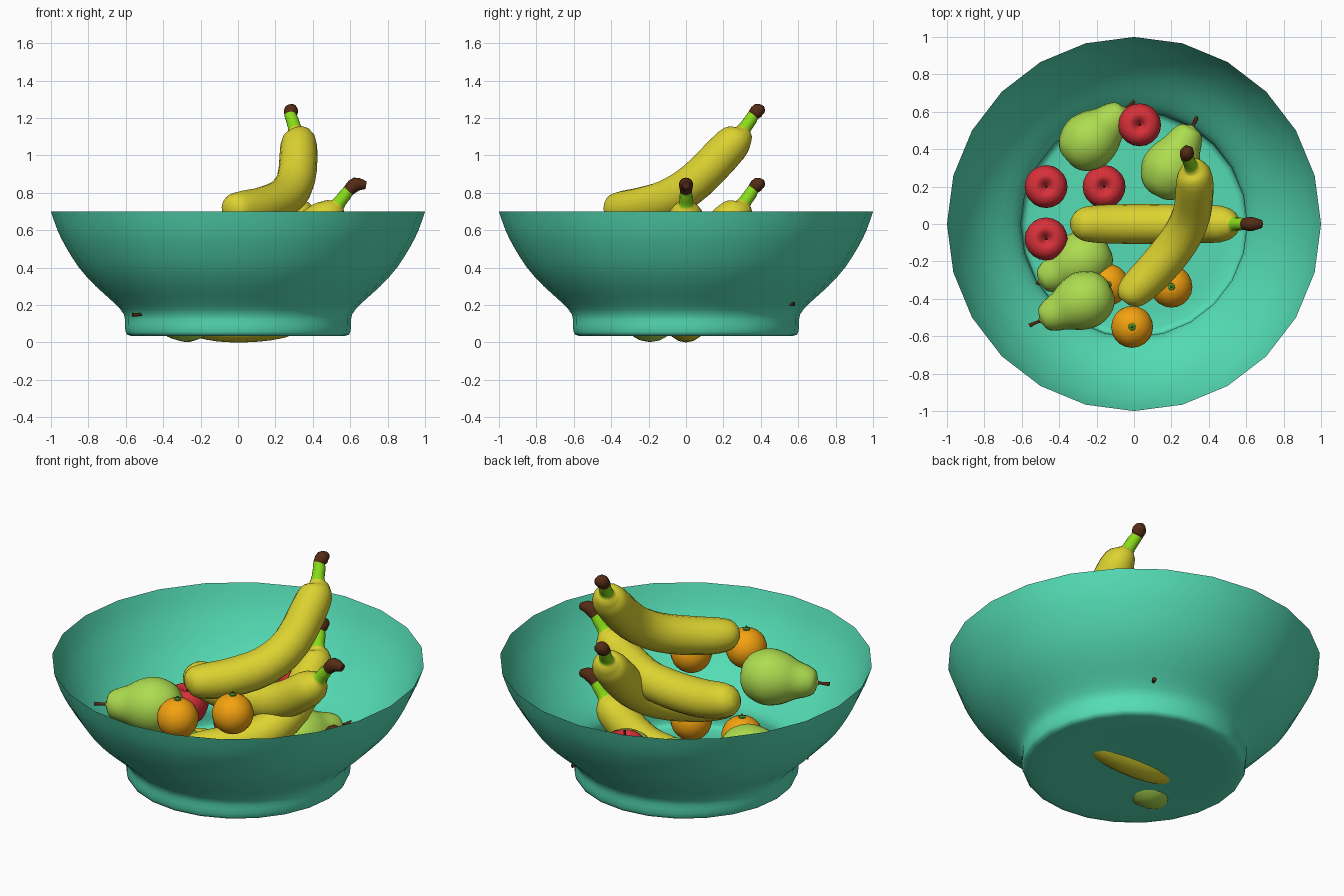
import bpy, bmesh, math
from mathutils import Vector

if "Cube" in bpy.data.objects:
    bpy.data.objects.remove(bpy.data.objects["Cube"])


def material(name, rgb):
    m = bpy.data.materials.new(name)
    m.diffuse_color = (*rgb, 1)
    m.use_nodes = True
    m.node_tree.nodes["Principled BSDF"].inputs["Base Color"].default_value = m.diffuse_color
    return m


TEAL = material("teal", (0.09, 0.72, 0.46))
YELLOW = material("yellow", (0.72, 0.65, 0.03))
GREEN = material("stem_green", (0.25, 0.72, 0.01))
BROWN = material("stem_brown", (0.09, 0.025, 0.008))
LIME = material("pear_green", (0.42, 0.72, 0.08))
RED = material("apple_red", (0.68, 0.03, 0.04))
ORANGE = material("orange_skin", (0.9, 0.36, 0.005))
LEAF = material("leaf_green", (0.07, 0.25, 0.02))


def smooth_rows(rows, steps):
    """Catmull-Rom interpolation through rows of numbers."""
    rows = [Vector(r) for r in rows]
    out = []
    for i in range(len(rows) - 1):
        a, b = rows[max(i - 1, 0)], rows[i]
        c, d = rows[i + 1], rows[min(i + 2, len(rows) - 1)]
        for s in range(steps):
            t = s / steps
            out.append(0.5 * (2 * b + (c - a) * t + (2 * a - 5 * b + 4 * c - d) * t * t
                              + (3 * b - a - 3 * c + d) * t ** 3))
    return out + [rows[-1]]


def loft(name, rows, mats, splits=(), sides=20, steps=3, cap_end=True, angle=60, straight=None):
    """Sweep circles along rows of (x, y, z, radius); splits are row numbers where material changes."""
    rows = smooth_rows(rows, steps)
    pts = [Vector(r[:3]) for r in rows]
    bm = bmesh.new()
    rings, side = [], None
    for i, p in enumerate(pts):
        tan = straight or (pts[min(i + 1, len(pts) - 1)] - pts[max(i - 1, 0)]).normalized()
        if side is None:
            side = tan.cross(Vector((0, 1, 0)) if abs(tan.y) < 0.7 else Vector((1, 0, 0)))
        side = (side - tan * side.dot(tan)).normalized()
        up = tan.cross(side)
        r = max(rows[i][3], 0.002)
        rings.append([bm.verts.new(p + r * (side * math.cos(a) + up * math.sin(a)))
                      for a in (math.tau * k / sides for k in range(sides))])
    for i in range(len(rings) - 1):
        for k in range(sides):
            n = (k + 1) % sides
            f = bm.faces.new((rings[i][k], rings[i][n], rings[i + 1][n], rings[i + 1][k]))
            f.material_index = sum(i >= s * steps for s in splits)
    bm.faces.new(rings[0][::-1])
    if cap_end:
        bm.faces.new(rings[-1]).material_index = len(mats) - 1
    me = bpy.data.meshes.new(name)
    bm.to_mesh(me)
    bm.free()
    ob = bpy.data.objects.new(name, me)
    bpy.context.collection.objects.link(ob)
    for m in mats:
        me.materials.append(m)
    bpy.ops.object.select_all(action='DESELECT')
    ob.select_set(True)
    bpy.context.view_layer.objects.active = ob
    bpy.ops.object.shade_smooth_by_angle(angle=math.radians(angle))
    return ob


def lathe(name, base, axis, profile, mats, splits=(), **kw):
    """Revolve (radius, height) pairs about an axis through base."""
    axis = Vector(axis).normalized()
    rows = [(*(Vector(base) + axis * h), r) for r, h in profile]
    return loft(name, rows, mats, splits, straight=axis, **kw)


# bowl: a thin open shell with a narrower foot
lathe("bowl", (0, 0, 0), (0, 0, 1),
      [(0.42, 0.035), (0.57, 0.035), (0.6, 0.055), (0.605, 0.10), (0.61, 0.15), (0.66, 0.21),
       (0.76, 0.30), (0.85, 0.40), (0.92, 0.51), (0.965, 0.60), (1.0, 0.70)],
      [TEAL], sides=24, steps=2, cap_end=False)

# bananas: two crossing shapes, repeated in two layers
RADII = [0.035, 0.075, 0.096, 0.105, 0.106, 0.103, 0.098, 0.068, 0.038, 0.034, 0.032, 0.038, 0.02]
CROSSING = [(-0.05, -0.415, 0.72), (-0.03, -0.39, 0.72), (0.02, -0.34, 0.715), (0.12, -0.24, 0.725),
            (0.24, -0.09, 0.77), (0.31, 0.06, 0.87), (0.325, 0.24, 1.055), (0.315, 0.295, 1.11),
            (0.305, 0.31, 1.14), (0.29, 0.345, 1.19), (0.28, 0.36, 1.215), (0.285, 0.385, 1.24),
            (0.295, 0.415, 1.245)]
LENGTHWISE = [(-0.33, 0, 0.555), (-0.3, 0, 0.545), (-0.24, 0, 0.53), (-0.1, 0, 0.505),
              (0.1, 0, 0.505), (0.28, 0, 0.54), (0.46, 0, 0.66), (0.515, 0, 0.715),
              (0.535, 0, 0.74), (0.57, 0, 0.785), (0.59, 0, 0.81), (0.63, 0, 0.845),
              (0.685, 0, 0.84)]
for layer, drop in enumerate((0, 0.395)):
    for label, path in (("crossing", CROSSING), ("lengthwise", LENGTHWISE)):
        loft(f"banana_{label}_{layer + 1}",
             [(x, y, z - drop, r) for (x, y, z), r in zip(path, RADII)],
             [YELLOW, GREEN, BROWN], splits=(8, 10), sides=16)

# pears: lying on their sides, (body centre, neck direction)
PEAR = [(0, -0.15), (0.06, -0.145), (0.12, -0.10), (0.155, -0.01), (0.14, 0.08), (0.105, 0.15),
        (0.085, 0.21), (0.06, 0.25), (0.012, 0.268), (0.009, 0.30), (0.011, 0.33)]
for i, (centre, axis) in enumerate((((-0.245, 0.44, 0.31), (0.75, 0.66, 0)),
                                    ((0.19, 0.285, 0.19), (0.45, 0.87, 0.05)),
                                    ((-0.27, -0.19, 0.158), (-0.89, -0.46, -0.03)),
                                    ((-0.26, -0.405, 0.52), (-0.91, -0.42, -0.05)))):
    lathe(f"pear_{i + 1}", centre, axis, PEAR, [LIME, BROWN], splits=(8,))

# apples: dimpled at both ends, with a short stem
APPLE = [(0.002, -0.075), (0.035, -0.095), (0.08, -0.075), (0.108, -0.02), (0.114, 0.03),
         (0.095, 0.08), (0.055, 0.1), (0.025, 0.085), (0.007, 0.065), (0.006, 0.1), (0.006, 0.125)]
for i, at in enumerate(((-0.47, 0.2, 0.24), (-0.16, 0.2, 0.2), (0.03, 0.53, 0.36), (-0.47, -0.08, 0.2))):
    lathe(f"apple_{i + 1}", at, (0, 0, 1), APPLE, [RED, BROWN], splits=(8,))

# oranges: spheres with a small green button
SPHERE = [(0.112 * math.sin(a), -0.112 * math.cos(a)) for a in (math.pi * k / 10 for k in range(10))]
BUTTON = [(0.02, 0.109), (0.018, 0.115), (0.006, 0.117), (0.005, 0.128)]
for i, at in enumerate(((-0.01, -0.55, 0.57), (0.2, -0.335, 0.57), (-0.14, -0.325, 0.17), (0.2, -0.335, 0.17))):
    lathe(f"orange_{i + 1}", at, (0, 0, 1), SPHERE + BUTTON, [ORANGE, LEAF], splits=(10,))
